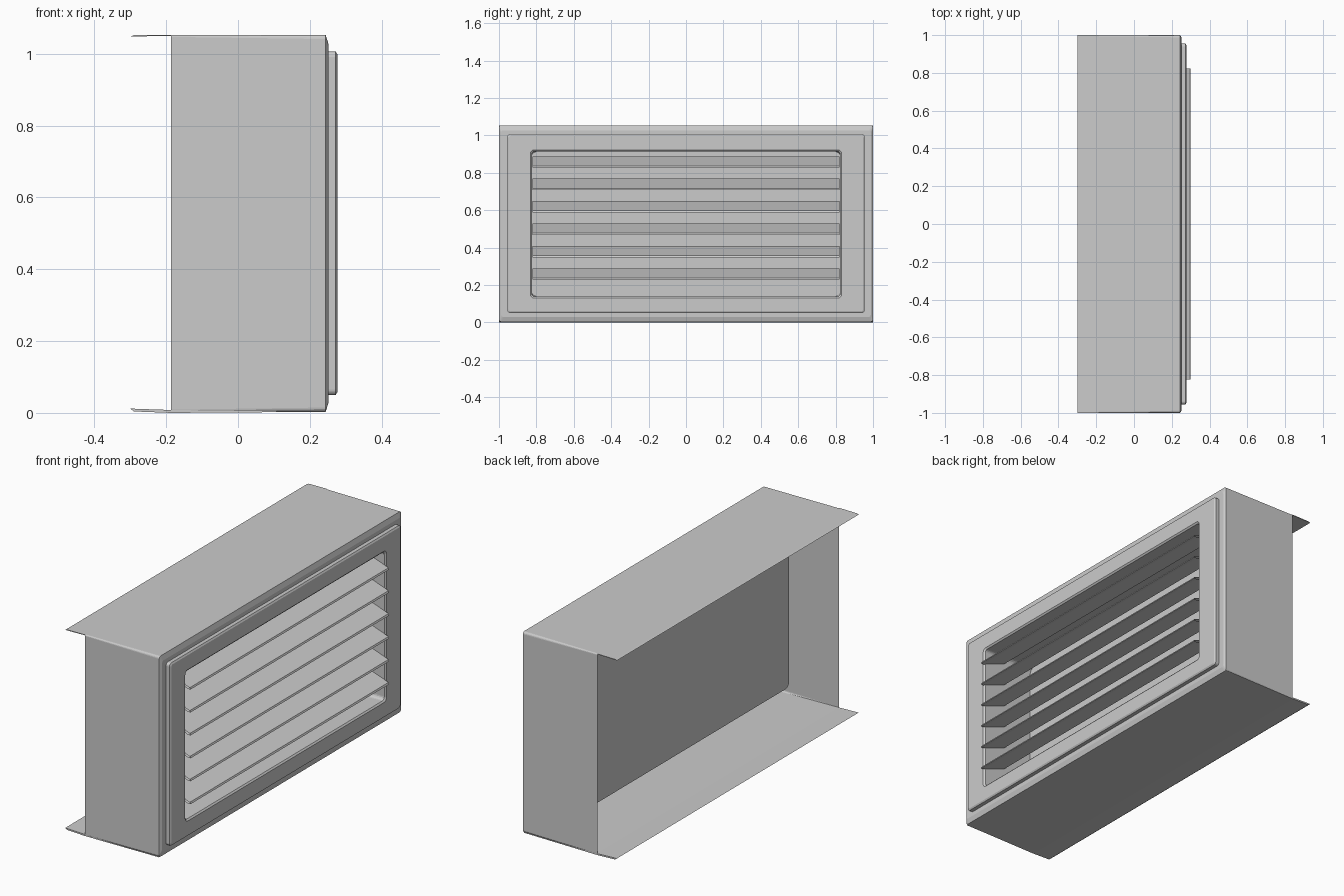
import bpy, bmesh, math

if "Cube" in bpy.data.objects:
    bpy.data.objects.remove(bpy.data.objects["Cube"])

H = 1.053   # overall height


def finish(bm, name):
    bmesh.ops.remove_doubles(bm, verts=bm.verts, dist=1e-5)
    bmesh.ops.recalc_face_normals(bm, faces=bm.faces)
    me = bpy.data.meshes.new(name)
    bm.to_mesh(me)
    bm.free()
    ob = bpy.data.objects.new(name, me)
    bpy.context.collection.objects.link(ob)
    return ob


def ring(bm, x, hy, z0, z1, r, n=4):
    """Rounded rectangle in the YZ plane."""
    vs = []
    for k, (sy, zc) in enumerate([(1, z1 - r), (-1, z1 - r), (-1, z0 + r), (1, z0 + r)]):
        for i in range(n + 1):
            a = math.pi / 2 * (k + i / n)
            vs.append(bm.verts.new((x, sy * (hy - r) + r * math.cos(a), zc + r * math.sin(a))))
    return vs


def loft(name, rings, cap=False):
    bm = bmesh.new()
    loops = [ring(bm, *p) for p in rings]
    for a, b in zip(loops, loops[1:]):
        for i in range(len(a)):
            j = (i + 1) % len(a)
            bm.faces.new((a[i], a[j], b[j], b[i]))
    if cap:
        bm.faces.new(loops[-1])
    return finish(bm, name)


def sheet(name, profile, hy, caps=True):
    """Extrude a closed XZ profile along Y."""
    bm = bmesh.new()
    rows = [[bm.verts.new((x, s * hy, z)) for x, z in profile] for s in (-1, 1)]
    n = len(profile)
    for i in range(n):
        j = (i + 1) % n
        bm.faces.new((rows[0][i], rows[0][j], rows[1][j], rows[1][i]))
    if caps:
        bm.faces.new(rows[0])
        bm.faces.new(rows[1])
    return finish(bm, name)


# Housing walls, chamfered front edge and the step up to the raised frame
loft("housing_shell", [
    (-0.187, 1.0, 0.003, H, 0.006),
    (0.244, 1.0, 0.003, H, 0.012),
    (0.252, 0.988, 0.028, H - 0.026, 0.012),
    (0.252, 0.955, 0.05, 1.006, 0.015),
])

# Raised front frame, running into a recessed tray with a closed back
loft("front_frame_and_tray", [
    (0.252, 0.955, 0.05, 1.006, 0.015),
    (0.272, 0.955, 0.05, 1.006, 0.015),
    (0.277, 0.947, 0.058, 0.998, 0.012),
    (0.277, 0.832, 0.13, 0.922, 0.02),
    (0.270, 0.824, 0.138, 0.914, 0.016),
    (-0.02, 0.824, 0.138, 0.914, 0.03),
], cap=True)

# Top and bottom flanges reaching past the side walls
sheet("top_flange", [(-0.187, H), (-0.29, H - 0.001), (-0.30, H - 0.005), (-0.187, H - 0.003)], 1.0)
sheet("bottom_flange", [(0.242, 0.003), (-0.187, 0.0), (-0.29, 0.004), (-0.30, 0.012), (-0.187, 0.008)], 1.0)

# Sloping louvre slats with a blunt front lip
for i in range(6):
    z = 0.228 + i * 0.12
    sheet(f"louvre_slat_{i + 1}",
          [(0.15, z + 0.06), (0.296, z + 0.009), (0.30, z), (0.285, z), (0.15, z + 0.051)], 0.822, caps=False)
